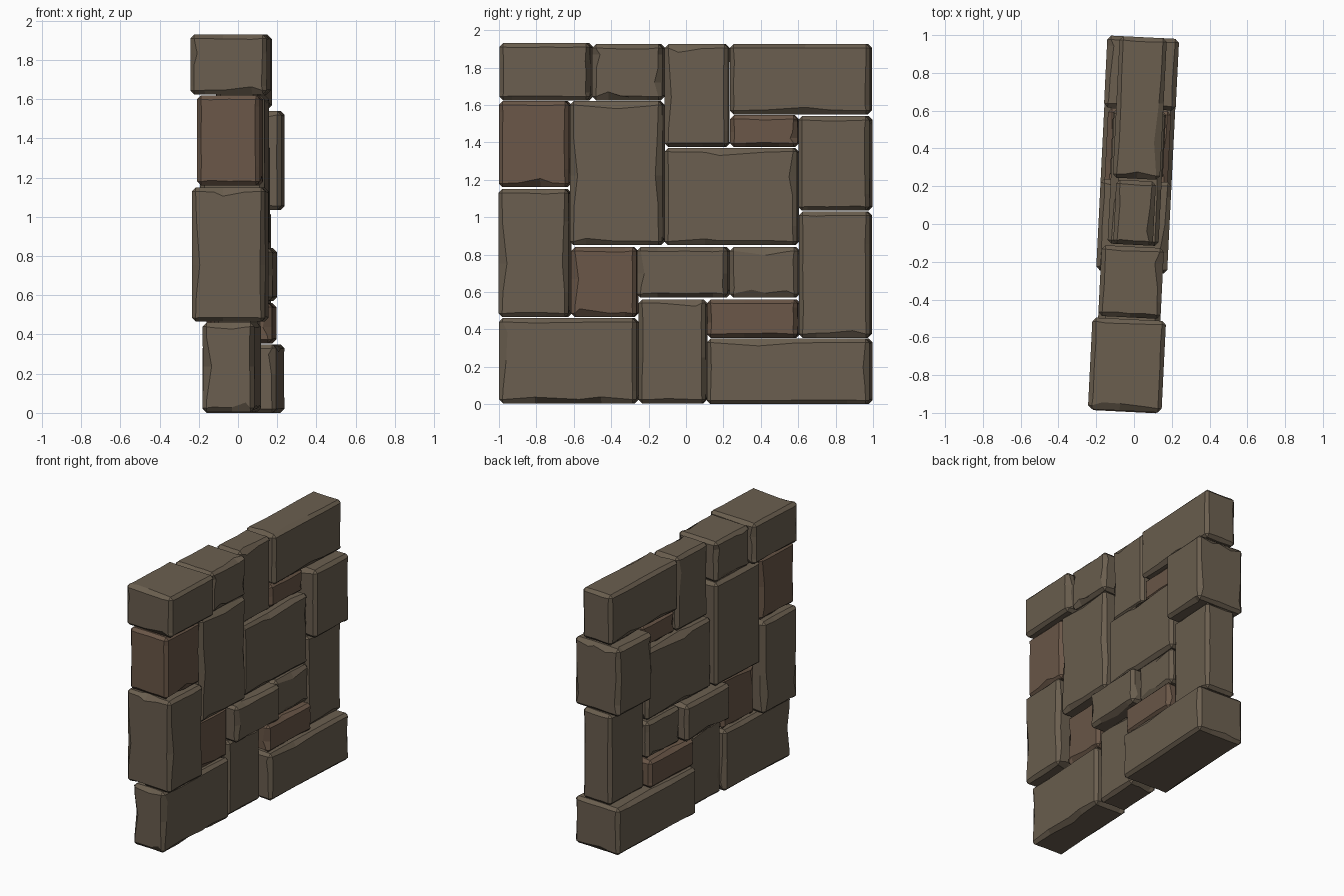
import bpy, bmesh, math, random
from mathutils import Vector, Matrix

if "Cube" in bpy.data.objects:
    bpy.data.objects.remove(bpy.data.objects["Cube"])

random.seed(7)
BEVEL = 0.02
TILT = Matrix.Rotation(math.radians(-2.85), 4, 'Z')


def material(name, rgb):
    m = bpy.data.materials.new(name)
    m.diffuse_color = (*rgb, 1)
    m.use_nodes = True
    m.node_tree.nodes["Principled BSDF"].inputs["Base Color"].default_value = m.diffuse_color
    return m


stone = material("brown_stone", (0.145, 0.113, 0.078))
clay = material("reddish_stone", (0.145, 0.095, 0.064))


def chipped_block(name, y0, y1, z0, z1, depth, mat):
    half = Vector((depth, (y1 - y0) / 2, (z1 - z0) / 2))
    bm = bmesh.new()
    bmesh.ops.create_cube(bm, size=2)
    for v in bm.verts:
        v.co = v.co * half
    bmesh.ops.bevel(bm, geom=bm.edges[:], offset=BEVEL, segments=1,
                    affect='EDGES', profile=0.5)
    # cross cuts give the chamfers extra points to chip
    cuts = []
    for axis in range(3):
        no = Vector((0, 0, 0))
        no[axis] = 1
        for base in (-0.55, 0.0, 0.55):
            p = no * half[axis] * (base + random.uniform(-0.2, 0.2))
            bmesh.ops.bisect_plane(bm, geom=bm.verts[:] + bm.edges[:] + bm.faces[:],
                                   plane_co=p, plane_no=no, dist=1e-5)
    # chip chamfer borders inward, staying within their flat face
    for v in bm.verts:
        rim = [a for a in range(3) if abs(abs(v.co[a]) - half[a] + BEVEL) < 1e-4]
        outer = [a for a in range(3) if abs(abs(v.co[a]) - half[a]) < 1e-4]
        if len(rim) == 1 and len(outer) == 1:
            d = random.uniform(0.012, 0.028) if random.random() < 0.15 else random.uniform(0, 0.006)
            v.co[rim[0]] -= math.copysign(d, v.co[rim[0]])
    bmesh.ops.dissolve_limit(bm, angle_limit=math.radians(0.5),
                             verts=bm.verts[:], edges=bm.edges[:])
    bmesh.ops.recalc_face_normals(bm, faces=bm.faces[:])
    bm.transform(TILT @ Matrix.Translation((0, (y0 + y1) / 2, (z0 + z1) / 2)))
    me = bpy.data.meshes.new(name)
    bm.to_mesh(me)
    bm.free()
    me.materials.append(mat)
    bpy.context.collection.objects.link(bpy.data.objects.new(name, me))


# wall blocks: y range, z range, half thickness
stone_blocks = [
    (-0.99, -0.505, 1.625, 1.93, 0.195), (-0.495, -0.12, 1.625, 1.925, 0.165),
    (-0.11, 0.23, 1.375, 1.925, 0.105), (0.24, 0.99, 1.55, 1.925, 0.125),
    (-0.615, -0.12, 0.85, 1.62, 0.165), (0.61, 0.99, 1.035, 1.54, 0.19),
    (-0.11, 0.60, 0.85, 1.37, 0.135), (-0.995, -0.62, 0.465, 1.15, 0.187),
    (0.61, 0.99, 0.355, 1.03, 0.12), (-0.255, 0.23, 0.57, 0.84, 0.188),
    (0.24, 0.605, 0.57, 0.84, 0.14), (-0.995, -0.26, 0.005, 0.46, 0.132),
    (-0.25, 0.11, 0.005, 0.56, 0.11), (0.12, 0.99, 0.0, 0.35, 0.188)]
clay_blocks = [
    (-0.995, -0.62, 1.16, 1.62, 0.16), (0.24, 0.60, 1.375, 1.545, 0.095),
    (-0.61, -0.26, 0.465, 0.84, 0.115), (0.12, 0.605, 0.355, 0.56, 0.167)]

for i, b in enumerate(stone_blocks):
    chipped_block(f"stone_block_{i + 1}", *b, stone)
for i, b in enumerate(clay_blocks):
    chipped_block(f"reddish_block_{i + 1}", *b, clay)
